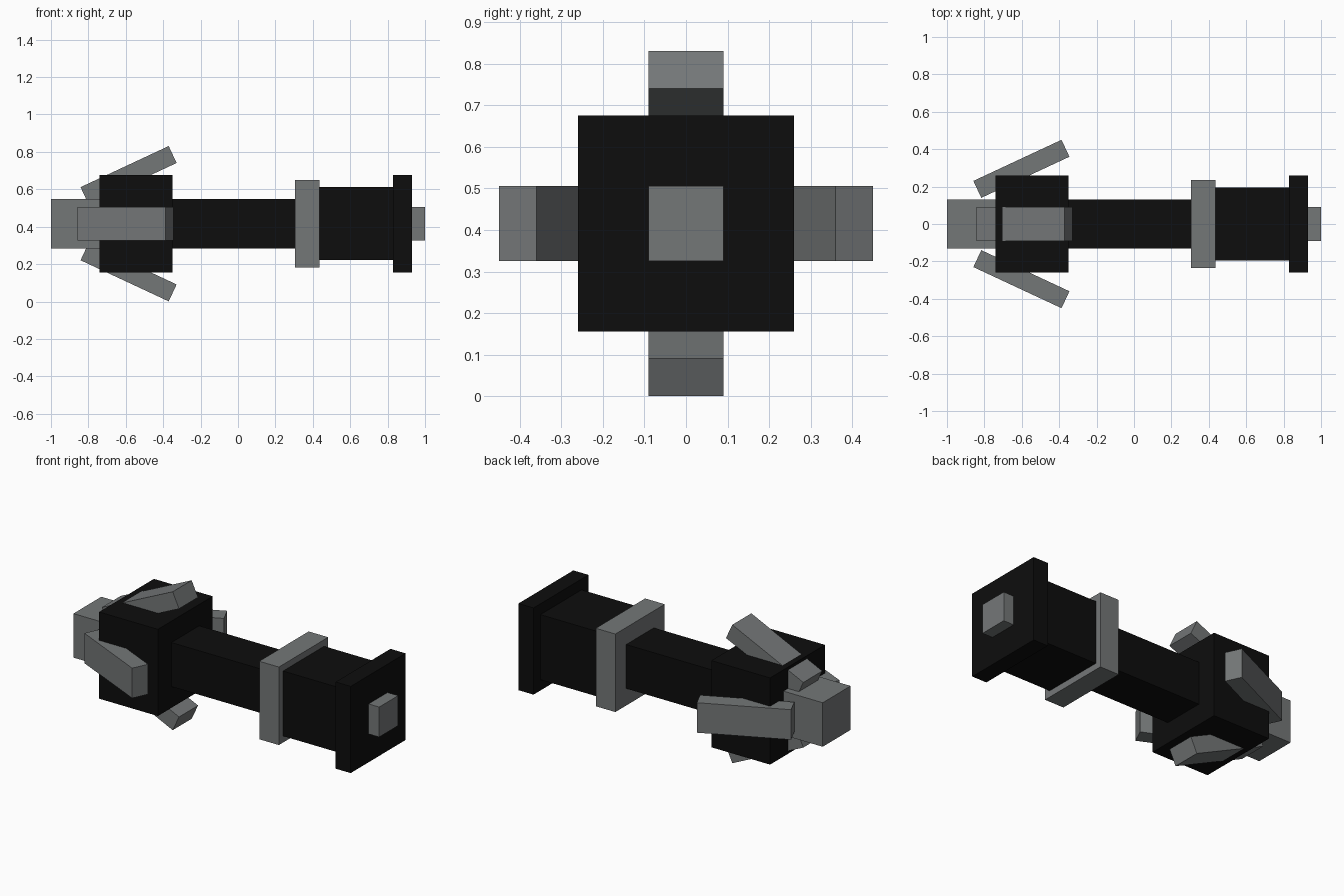
import bpy
import math
from mathutils import Matrix

if "Cube" in bpy.data.objects:
    bpy.data.objects.remove(bpy.data.objects["Cube"])

AXIS_Z = 0.416


def material(name, rgb):
    m = bpy.data.materials.new(name)
    m.diffuse_color = (*rgb, 1.0)
    m.use_nodes = True
    m.node_tree.nodes["Principled BSDF"].inputs["Base Color"].default_value = m.diffuse_color
    return m


BLACK = material("matte_black", (0.004, 0.004, 0.004))
GREY = material("metal_grey", (0.175, 0.185, 0.187))


def box(name, size, matrix, mat):
    bpy.ops.mesh.primitive_cube_add(size=1)
    ob = bpy.context.object
    ob.name = name
    ob.data.transform(matrix @ Matrix.Diagonal((*size, 1.0)))
    ob.data.materials.append(mat)
    return ob


# Square sections along the main axis: name, x start, x end, half width, colour
sections = [
    ("front_tip", -1.0, -0.74, 0.132, GREY),
    ("head_block", -0.74, -0.35, 0.26, BLACK),
    ("shaft", -0.35, 0.305, 0.132, BLACK),
    ("collar", 0.305, 0.435, 0.234, GREY),
    ("grip", 0.435, 0.83, 0.195, BLACK),
    ("end_flange", 0.83, 0.93, 0.26, BLACK),
    ("end_nub", 0.93, 1.0, 0.09, GREY),
]
for name, x0, x1, half, mat in sections:
    place = Matrix.Translation(((x0 + x1) / 2, 0, AXIS_Z))
    box(name, (x1 - x0, 2 * half, 2 * half), place, mat)

# Four slanted fins flaring away from the tip, turned around the main axis
fins = [("top_fin", 0, -0.585, 0.26), ("left_fin", 90, -0.602, 0.295),
        ("bottom_fin", 180, -0.585, 0.26), ("right_fin", 270, -0.602, 0.295)]
for name, turn, x, offset in fins:
    place = (Matrix.Translation((0, 0, AXIS_Z))
             @ Matrix.Rotation(math.radians(turn), 4, 'X')
             @ Matrix.Translation((x, 0, offset))
             @ Matrix.Rotation(math.radians(-25), 4, 'Y'))
    box(name, (0.52, 0.18, 0.1), place, GREY)
